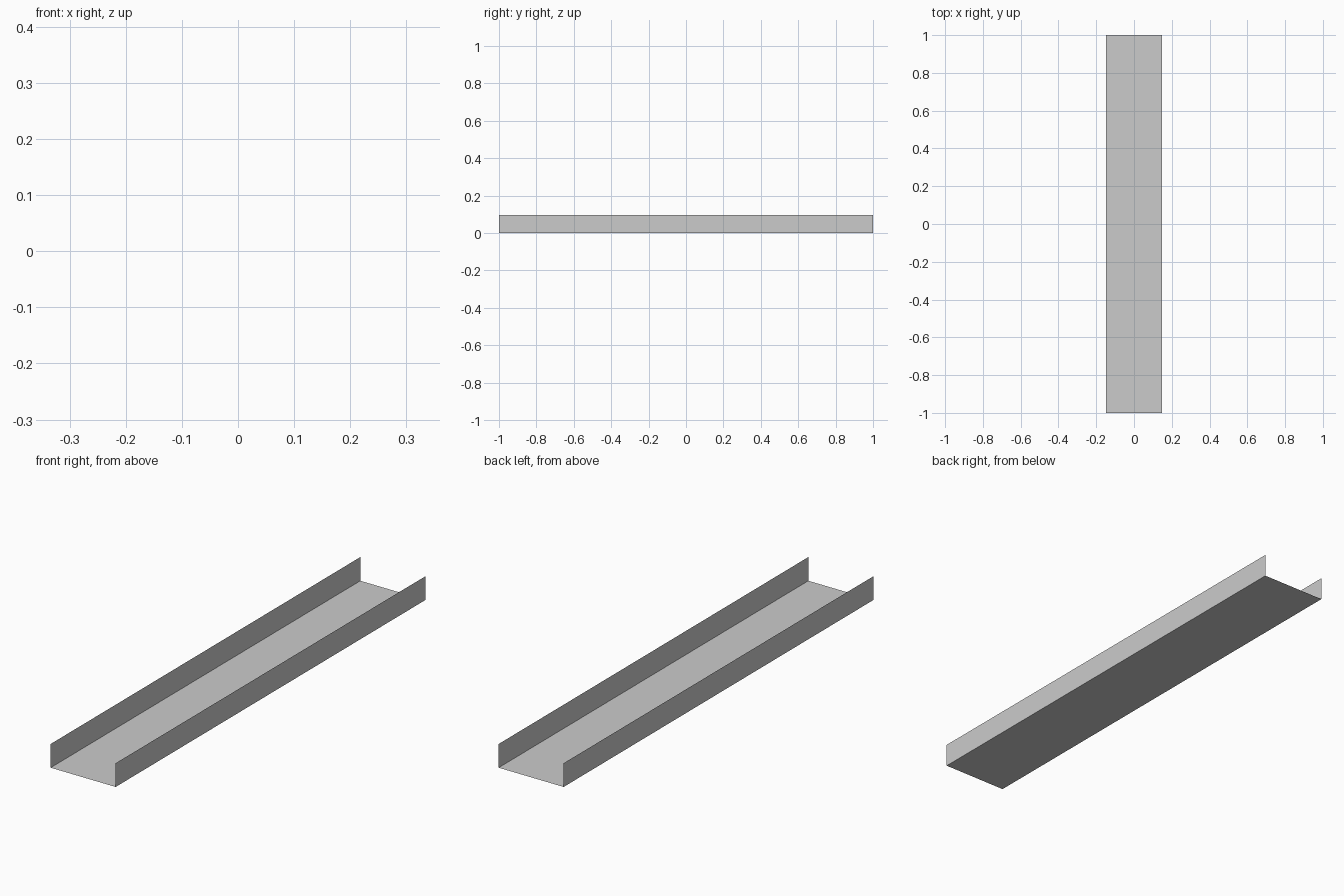
import bpy
import bmesh

if "Cube" in bpy.data.objects:
    bpy.data.objects.remove(bpy.data.objects["Cube"])

WIDTH, HEIGHT, LENGTH = 0.294, 0.097, 2.0

# U-shaped sheet profile, seen from the front: left wall, floor, right wall
w = WIDTH / 2
profile = [(-w, HEIGHT), (-w, 0), (w, 0), (w, HEIGHT)]

bm = bmesh.new()
verts = [bm.verts.new((x, -LENGTH / 2, z)) for x, z in profile]
edges = [bm.edges.new(pair) for pair in zip(verts, verts[1:])]

# Sweep the open profile along the length
result = bmesh.ops.extrude_edge_only(bm, edges=edges)
moved = [g for g in result["geom"] if isinstance(g, bmesh.types.BMVert)]
bmesh.ops.translate(bm, verts=moved, vec=(0, LENGTH, 0))

# Make the floor face up and the walls face inward
bm.normal_update()
floor = min(bm.faces, key=lambda f: f.calc_center_median().z)
if floor.normal.z < 0:
    bmesh.ops.reverse_faces(bm, faces=bm.faces[:])

mesh = bpy.data.meshes.new("channel_trough")
bm.to_mesh(mesh)
bm.free()
channel = bpy.data.objects.new("channel_trough", mesh)
bpy.context.collection.objects.link(channel)
